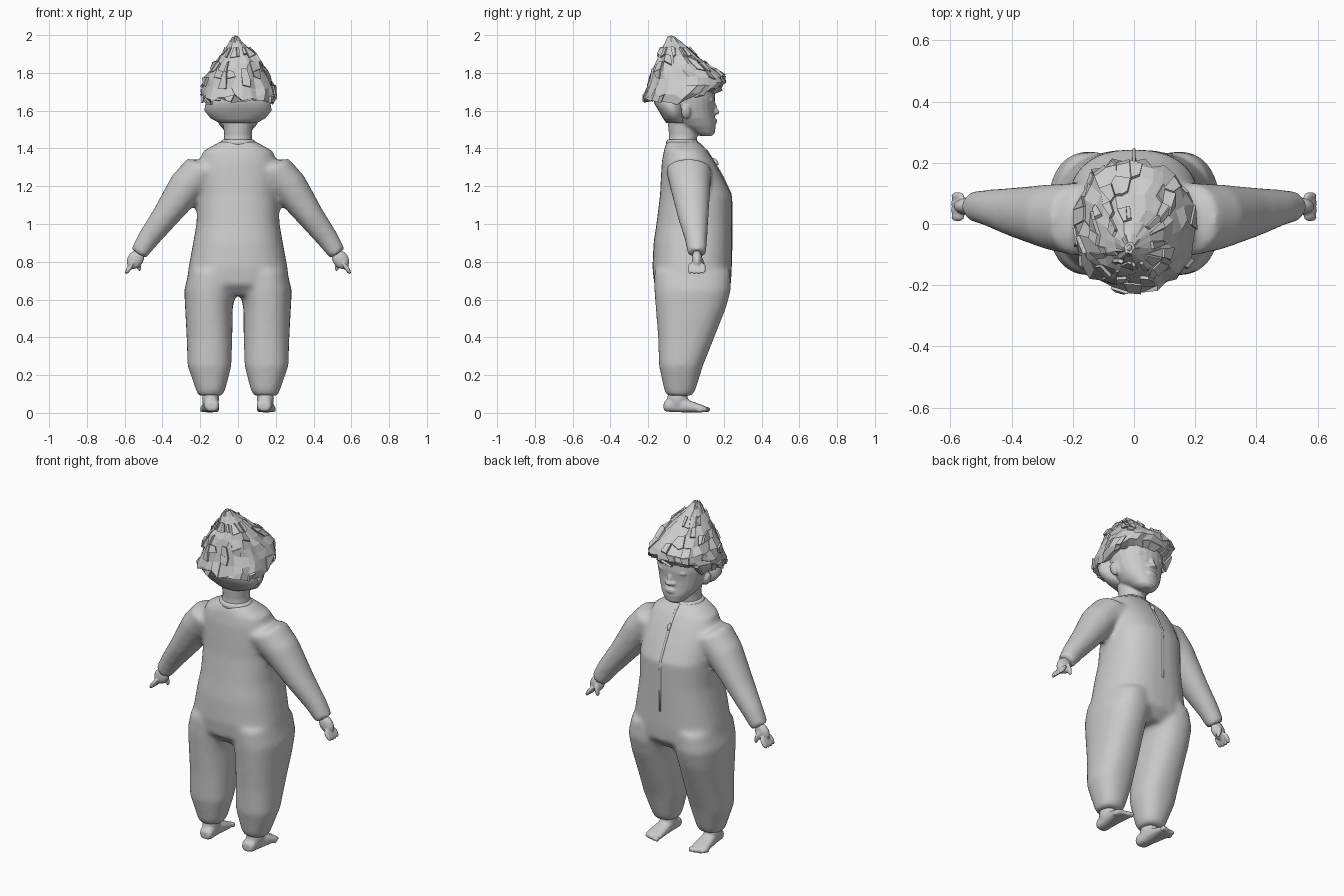
import bpy, bmesh, math, random
from mathutils import Vector, Matrix

random.seed(4)
grey = bpy.data.materials.new("plain grey")
grey.diffuse_color = (0.6, 0.6, 0.6, 1)


def loft(bm, rings, n=24, p=2.0):
    """Closed tube through rings of (centre, half axis u, half axis v)."""
    loops = []
    for c, u, v in rings:
        loop = []
        for i in range(n):
            a = math.tau * i / n
            cu, sv = math.cos(a), math.sin(a)
            cu = math.copysign(abs(cu) ** (2 / p), cu)
            sv = math.copysign(abs(sv) ** (2 / p), sv)
            loop.append(bm.verts.new(Vector(c) + Vector(u) * cu + Vector(v) * sv))
        loops.append(loop)
    for a, b in zip(loops, loops[1:]):
        for i in range(n):
            bm.faces.new((a[i], a[(i + 1) % n], b[(i + 1) % n], b[i]))
    bm.faces.new(loops[0][::-1])
    bm.faces.new(loops[-1])


def upright(rows, s=1):
    """Rows of z, x min, x max, y min, y max as rings."""
    return [((s * (a + b) / 2, (c + d) / 2, z), ((b - a) / 2, 0, 0), (0, (d - c) / 2, 0))
            for z, a, b, c, d in rows]


def ball(bm, centre, size, rot=None, seg=14):
    m = Matrix.Translation(centre) @ (rot or Matrix()) @ Matrix.Diagonal((*size, 1))
    bmesh.ops.create_uvsphere(bm, u_segments=seg, v_segments=seg // 2 + 1, radius=1, matrix=m)


def finish(name, bm, smooth=True, voxel=0, rounds=0, subsurf=0, angle=50):
    bmesh.ops.recalc_face_normals(bm, faces=bm.faces)
    me = bpy.data.meshes.new(name)
    for f in bm.faces:
        f.smooth = smooth
    bm.to_mesh(me)
    bm.free()
    me.materials.append(grey)
    ob = bpy.data.objects.new(name, me)
    bpy.context.collection.objects.link(ob)
    if voxel:
        r = ob.modifiers.new("fuse", 'REMESH')
        r.mode, r.voxel_size, r.use_smooth_shade = 'VOXEL', voxel, smooth
    if rounds:
        k = ob.modifiers.new("soften", 'SMOOTH')
        k.factor, k.iterations = 0.5, rounds
    if subsurf:
        k = ob.modifiers.new("round", 'SUBSURF')
        k.levels = k.render_levels = subsurf
    return ob


# One-piece suit: torso, legs and sleeves fused together
bm = bmesh.new()
torso = [(0.62, .13, -.11, .18), (0.68, .272, -.168, .238), (0.77, .262, -.178, .243),
         (0.9, .238, -.172, .243), (1.0, .22, -.157, .243), (1.15, .215, -.138, .243),
         (1.25, .212, -.133, .195), (1.33, .205, -.128, .15), (1.385, .185, -.118, .115),
         (1.42, .125, -.108, .08), (1.44, .085, -.102, .06)]
loft(bm, upright([(z, -x, x, a, b) for z, x, a, b in torso]), 32, 2.4)
leg = [(0.09, .085, .21, -.10, .03), (0.12, .068, .222, -.115, .05), (0.25, .035, .267, -.143, .09),
       (0.4, .03, .272, -.148, .15), (0.55, .028, .28, -.16, .21), (0.65, .012, .285, -.168, .238),
       (0.75, .02, .26, -.168, .235)]
arm = [(.08, 1.28, .09, -.10, .11), (.18, 1.285, .108, -.105, .135), (.27, 1.20, .097, -.085, .13),
       (.385, 1.04, .072, -.045, .12), (.48, .915, .057, -.005, .112), (.527, .842, .046, .008, .108)]
for s in (-1, 1):
    loft(bm, upright(leg, s), 28, 2.3)
    loft(bm, [((s * x, (a + b) / 2, z), (s * .83 * t, 0, .56 * t), (0, (b - a) / 2, 0))
              for x, z, t, a, b in arm], 24, 2.1)
finish("suit", bm, voxel=0.014, rounds=7)

# Collar band
bm = bmesh.new()
loft(bm, upright([(1.415, -.10, .10, -.107, .073), (1.435, -.092, .092, -.105, .065),
                  (1.447, -.082, .082, -.098, .055)]), 24)
finish("collar", bm)

# Zip down the chest with its pull
bm = bmesh.new()
line = [(1.435, .06), (1.42, .079), (1.385, .112), (1.33, .148), (1.25, .194), (1.16, .235),
        (1.1, .241), (1.0, .241), (0.86, .241)]
loft(bm, [((0, y, z), (.006, 0, 0), (0, .006, 0)) for z, y in line], 8, 4)
ball(bm, (0, .158, 1.33), (.01, .009, .022), Matrix.Rotation(.6, 4, 'X'))
finish("zip", bm)

# Hands: palm, four curled fingers and a thumb
tilt = Vector((.56, 0, -.83)).to_track_quat('Z', 'Y').to_matrix().to_4x4()
for s, side in ((-1, "left"), (1, "right")):
    bm = bmesh.new()
    ball(bm, (.543, .058, .812), (.028, .043, .055), tilt)
    for i in range(4):
        ball(bm, (.576, .022 + .023 * i, .765), (.014, .0125, .04 - .004 * abs(i - 1.5)), tilt)
    ball(bm, (.528, .085, .783), (.013, .014, .036), Matrix.Rotation(.25, 4, 'Y'))
    bmesh.ops.scale(bm, verts=bm.verts, vec=(s, 1, 1))
    finish(side + "_hand", bm, voxel=.006, rounds=3)

    # Foot: ankle, sole and toes
    bm = bmesh.new()
    ball(bm, (.145, -.045, .075), (.046, .055, .07))
    sole = [(-.118, .03, .035, .022), (-.10, .04, .04, .034), (-.04, .04, .045, .043),
            (.03, .046, .032, .030), (.085, .05, .022, .02), (.112, .04, .018, .012)]
    loft(bm, [((.145 + .06 * y, y, z), (w, 0, 0), (0, 0, h)) for y, w, z, h in sole], 16, 2.5)
    for i in range(5):
        ball(bm, (.112 + .02 * i, .112 - .004 * i * i * .6, .018), (.013 - .001 * i, .018, .015))
    for v in bm.verts:
        v.co.z = max(v.co.z, 0.003)
    bmesh.ops.scale(bm, verts=bm.verts, vec=(s, 1, 1))
    finish(side + "_foot", bm, voxel=.007, rounds=2)

# Head: neck, jaw and skull, with nose, lips, brows and ears
bm = bmesh.new()
loft(bm, upright([(1.41, -.08, .08, -.095, .055), (1.47, -.073, .073, -.09, .06),
                  (1.52, -.078, .078, -.095, .06), (1.6, -.10, .10, -.10, .08)]), 20)
face = [(1.465, .035, .08, .135), (1.48, .06, .04, .152), (1.52, .095, -.04, .158), (1.56, .12, -.08, .152),
        (1.61, .137, -.11, .15), (1.66, .148, -.13, .155), (1.72, .15, -.13, .15), (1.79, .11, -.11, .09)]
loft(bm, upright([(z, -x, x, a, b) for z, x, a, b in face]), 24, 2.1)
ball(bm, (0, .158, 1.592), (.02, .02, .014))
ball(bm, (0, .15, 1.617), (.012, .016, .032), Matrix.Rotation(.25, 4, 'X'))
for z in (1.539, 1.551):
    ball(bm, (0, .151, z), (.032, .014, .008))
for s in (-1, 1):
    ball(bm, (s * .018, .154, 1.588), (.011, .013, .01))
    ball(bm, (s * .055, .133, 1.655), (.036, .014, .01))
    ball(bm, (s * .053, .128, 1.632), (.021, .012, .011))
    ball(bm, (s * .14, .0, 1.592), (.018, .026, .038), Matrix.Rotation(s * .3, 4, 'Y'))
finish("head", bm, voxel=.0065, rounds=3)

# Smooth hair at the nape
bm = bmesh.new()
loft(bm, upright([(1.535, -.10, .10, -.105, .01), (1.56, -.145, .145, -.122, .0),
                  (1.60, -.178, .178, -.145, .0), (1.64, -.172, .172, -.17, .0),
                  (1.70, -.15, .15, -.17, .0)]), 20)
finish("nape_hair", bm)

# Tousled hair: jagged flat-faced shell rising to a peak
bm = bmesh.new()
rows = [(1.67, -.13, .13, -.13, .13), (1.66, -.185, .185, -.215, .14), (1.69, -.195, .195, -.215, .18),
        (1.725, -.188, .188, -.2, .205), (1.77, -.17, .17, -.187, .195), (1.81, -.145, .148, -.175, .155),
        (1.85, -.12, .125, -.16, .105), (1.89, -.09, .095, -.145, .055), (1.93, -.062, .055, -.128, .01),
        (1.965, -.045, .02, -.11, -.03), (1.99, -.03, 0, -.095, -.06)]
loft(bm, upright(rows), 30, 2.3)
for v in bm.verts:
    low = max(0, (1.78 - v.co.z) / .12)
    v.co.z += .045 * low * max(0, min(1, (v.co.y + .05) / .2))
    k = 1 if v.co.z < 1.9 else .4
    v.co += Vector([random.uniform(-1, 1) * .011 * k for _ in range(3)])
    if 1.64 < v.co.z < 1.71 and v.co.xy.length > .17:
        v.co.z -= random.uniform(0, .03)
locks = [f for f in bm.faces if len(f.verts) == 4 and f.calc_center_median().z < 1.93 and random.random() < .3]
bmesh.ops.recalc_face_normals(bm, faces=bm.faces)
for f in bmesh.ops.extrude_discrete_faces(bm, faces=locks)['faces']:
    push = f.normal * random.uniform(.004, .014)
    for v in f.verts:
        v.co += push
# crown tip
ball(bm, (-.015, -.078, 1.983), (.012, .014, .016), seg=6)
finish("tousled_hair", bm, smooth=False)
